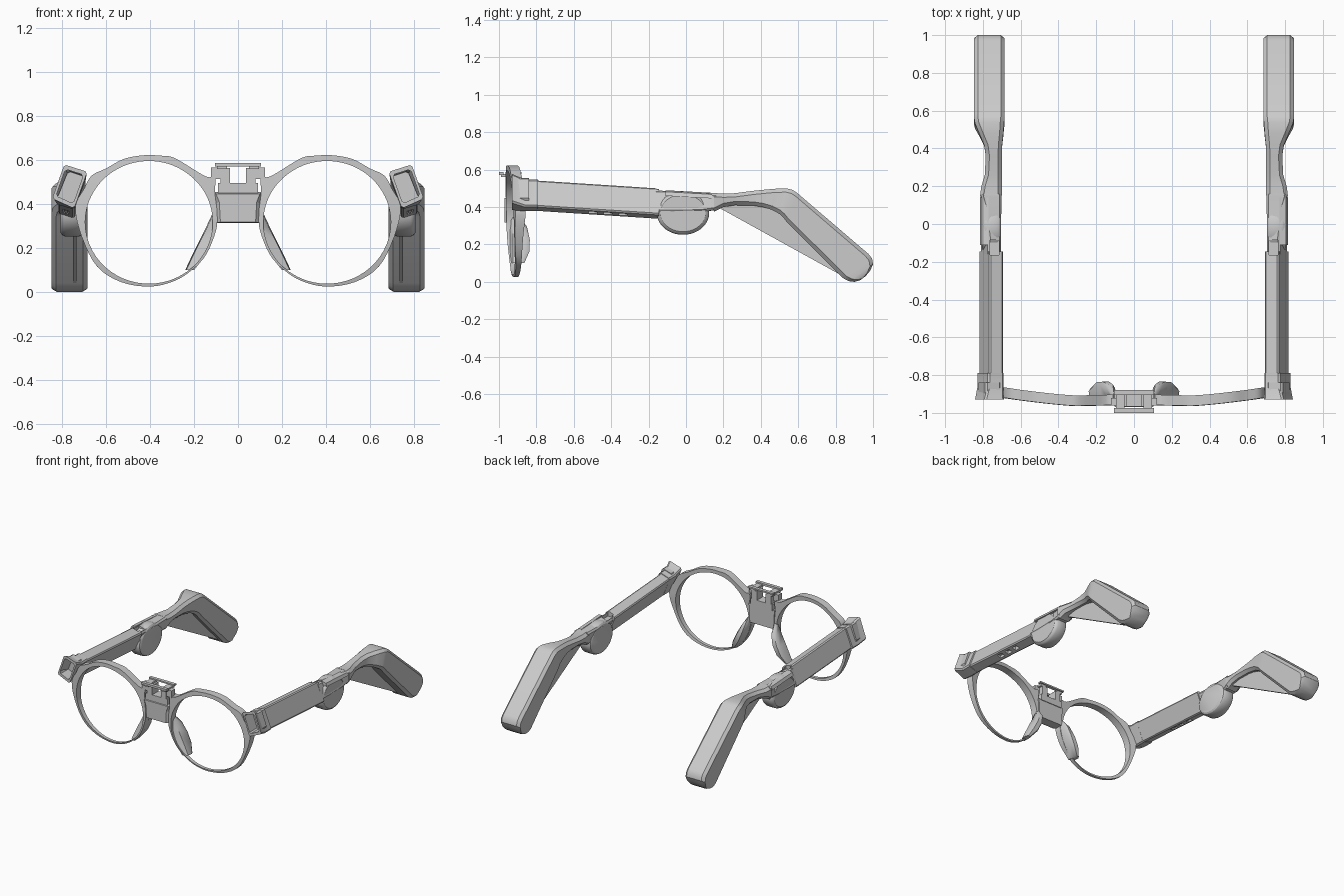
import bpy, bmesh, math
from mathutils import Vector

if "Cube" in bpy.data.objects:
    bpy.data.objects.remove(bpy.data.objects["Cube"])


def finish(name, bm, mirror=False, smooth=30):
    bmesh.ops.recalc_face_normals(bm, faces=bm.faces)
    me = bpy.data.meshes.new(name)
    bm.to_mesh(me)
    bm.free()
    ob = bpy.data.objects.new(name, me)
    bpy.context.collection.objects.link(ob)
    if smooth:
        bpy.ops.object.select_all(action='DESELECT')
        ob.select_set(True)
        bpy.context.view_layer.objects.active = ob
        bpy.ops.object.shade_smooth_by_angle(angle=math.radians(smooth))
    if mirror:
        ob.modifiers.new("mirror", 'MIRROR').use_mirror_merge = False
    return ob


def loft(name, rings, mirror=True, closed=False, smooth=30):
    """Skin a list of equal-length 3D rings; cap the ends unless closed."""
    bm = bmesh.new()
    vs = [[bm.verts.new(p) for p in r] for r in rings]
    n = len(vs[0])
    for a, b in zip(vs, vs[1:] + ([vs[0]] if closed else [])):
        for i in range(n):
            j = (i + 1) % n
            bm.faces.new((a[i], a[j], b[j], b[i]))
    if not closed:
        bm.faces.new(vs[0])
        bm.faces.new(vs[-1])
    return finish(name, bm, mirror, smooth)


def boxes(name, specs, mirror=False):
    """One object from (x0, x1, y0, y1, z0, z1) boxes."""
    bm = bmesh.new()
    for x0, x1, y0, y1, z0, z1 in specs:
        vs = bmesh.ops.create_cube(bm, size=1)['verts']
        for v in vs:
            v.co = ((x0 + x1) / 2 + v.co.x * (x1 - x0), (y0 + y1) / 2 + v.co.y * (y1 - y0),
                    (z0 + z1) / 2 + v.co.z * (z1 - z0))
    return finish(name, bm, mirror, 0)


def chamfered(corners, c):
    """Cut each corner of a 3D polygon by distance c."""
    pts = [Vector(p) for p in corners]
    out = []
    for i, p in enumerate(pts):
        for q in (pts[i - 1], pts[(i + 1) % len(pts)]):
            d = q - p
            out.append(p + d.normalized() * min(c, d.length * .4))
    return out


def at_y(y, xz, dz=0):
    return [(x, y, z + dz) for x, z in xz]


def catmull(pts, k):
    out, n = [], len(pts)
    P = [Vector(p) for p in pts]
    for i in range(n):
        a, b, c, d = P[i - 1], P[i], P[(i + 1) % n], P[(i + 2) % n]
        for s in range(k):
            t = s / k
            out.append(.5 * (2 * b + (c - a) * t + (2 * a - 5 * b + 4 * c - d) * t * t
                             + (3 * b - a - 3 * c + d) * t ** 3))
    return out


# Lens rims: shaped outer outline around an almost round opening
outline = [(.105, .45), (.105, .522), (.15, .527), (.285, .608), (.35, .62), (.43, .622),
           (.52, .605), (.60, .562), (.665, .53), (.70, .47), (.74, .385), (.71, .25),
           (.64, .115), (.53, .045), (.40, .025), (.29, .05), (.21, .10), (.145, .17),
           (.10, .28), (.095, .36)]
CX, CZ, RX, RZ = .405, .317, .29, .279


def rim_front(x, z):
    y = -.97 + .05 * max(0, (x - .3) / .4) ** 1.5 + .01 * max(0, (.3 - x) / .2)
    return y + (.037 if z < .35 else .01) * ((z - .35) / .31) ** 2


def rim_back(x, z):
    return rim_front(x, z) + .055 - .033 * max(0, (.35 - z) / .32)


outer = [(p.x, p.y) for p in catmull(outline, 4)]
inner = []
for x, z in outer:
    dx, dz = x - CX, z - CZ
    r = 1 / math.hypot(dx / RX, dz / RZ)
    inner.append((CX + dx * r, CZ + dz * r))
loft("lens_rim", [[(x, f(x, z), z) for x, z in loop] for loop, f in
                  ((outer, rim_front), (inner, rim_front), (inner, rim_back), (outer, rim_back))],
     closed=True, smooth=35)

# Nose pads behind the rims
pad = [(.095, .112, .355, -.895), (.10, .14, .295, -.85), (.12, .175, .225, -.835),
       (.152, .207, .16, -.838), (.20, .235, .10, -.865)]
loft("nose_pad", [[(a, -.945, z), (b, -.925, z), (b + .005, yb - .02, z), (b - .008, yb, z),
                   (a + .012, yb, z), (a, yb - .02, z)] for a, b, z, yb in pad], smooth=50)

# Bridge
wide = [(-.108, .455), (.108, .455), (.102, .40), (.10, .315), (-.10, .315), (-.102, .40)]
narrow = [(-.10, .447), (.10, .447), (.085, .41), (.08, .318), (-.08, .318), (-.085, .41)]
loft("bridge", [at_y(-.895, wide), at_y(-.95, wide), at_y(-.97, narrow)], False, smooth=0)

# Clip mount above the bridge
boxes("clip_mount", [
    (-.09, .09, -.965, -.89, .45, .497),
    (-.105, .105, -1.0, -.975, .572, .588),
    (-.105, .105, -.905, -.88, .577, .588)]
    + [b for s in (-1, 1) for b in (
        tuple(sorted((s * .036, s * .08))) + (-.965, -.89, .49, .565),
        tuple(sorted((s * .075, s * .122))) + (-.96, -.92, .515, .567),
        tuple(sorted((s * .05, s * .095))) + (-.99, -.89, .56, .578))])

# Hinge blocks: tilted, hollow at the front
front = [(.685, .547), (.79, .58), (.845, .425), (.745, .38)]
back = [(.688, .522), (.772, .55), (.832, .402), (.744, .375)]
mid = Vector((.766, .483))
hole = [tuple(mid + (Vector(p) - mid) * .78) for p in front]
loft("hinge_block", [chamfered(at_y(y, q), .01) for y, q in
                     ((-.84, hole), (-.93, hole), (-.93, front), (-.86, back), (-.79, back))])

# Temple front: tilted box sloping down to the rear
bar = [(.69, .518), (.765, .545), (.82, .403), (.745, .378)]
temple = loft("temple_front", [chamfered(at_y(y, bar, dz), .008) for y, dz in
                               ((-.81, 0), (-.145, -.043))])
# Temple middle, narrower, untwisting to the neck
thin = [(.70, .468), (.772, .493), (.813, .375), (.75, .355)]
middle = loft("temple_middle", [chamfered(c, .012) for c in (
    at_y(-.16, thin), at_y(-.07, thin, -.003),
    at_y(.08, [(.70, .47), (.79, .478), (.812, .375), (.72, .37)]),
    at_y(.16, [(.70, .474), (.812, .474), (.812, .385), (.70, .385)]))])

# Recessed latch and underside slots
cutter = boxes("slot_cutter", [(.715, .762, -.165, -.085, .462, .6)]
               + [(.768, .798, y, y + .045, .30, .385) for y in (-.52, -.44, -.36)])
cutter.hide_render = True
cutter.display_type = 'WIRE'
for ob in (temple, middle):
    m = ob.modifiers.new("slots", 'BOOLEAN')
    m.operation, m.object = 'DIFFERENCE', cutter
    ob.modifiers.move(1, 0)

# Raised rail on the outer side of the middle
loft("side_rail", [at_y(y, [(.77, z), (.805, z - .008), (.815, z - .03), (.77, z - .03)])
                   for y, z in ((-.11, .49), (.14, .476))], smooth=0)

# Round pod under the middle
loft("temple_pod", [[(x, -.016 + .14 * s * math.cos(a), .368 + .116 * s * math.sin(a))
                     for a in (i * math.tau / 40 for i in range(40))]
                    for x, s in ((.705, .86), (.712, .95), (.725, 1), (.785, 1), (.798, .95), (.806, .86))])

# Ear hook: (top y, top z, bottom y, bottom z, inner x, outer x)
hook = [(.15, .475, .15, .375, .70, .815), (.20, .472, .20, .40, .70, .808),
        (.26, .474, .26, .41, .70, .79), (.36, .487, .36, .408, .70, .785),
        (.42, .493, .41, .400, .698, .793), (.48, .498, .46, .385, .692, .818),
        (.54, .499, .50, .363, .688, .842), (.57, .492, .52, .345, .685, .847),
        (.595, .475, .535, .325, .685, .847), (.975, .15, .82, .04, .685, .847),
        (.995, .125, .84, .02, .685, .847), (1.0, .095, .87, .004, .685, .847),
        (.985, .06, .90, .0, .69, .842), (.96, .03, .93, .008, .70, .832)]
loft("ear_hook", [chamfered([(a, ty, tz), (b, ty, tz), (b, by, bz), (a, by, bz)], .02)
                  for ty, tz, by, bz, a, b in hook])

# Thin web under the hook's bend
web = [(.17, .40), (.26, .425), (.39, .42), (.51, .38), (.55, .34), (.86, .035), (.84, .03)]
loft("hook_web", [[(x, y, z) for y, z in web] for x in (.735, .75)], smooth=0)
